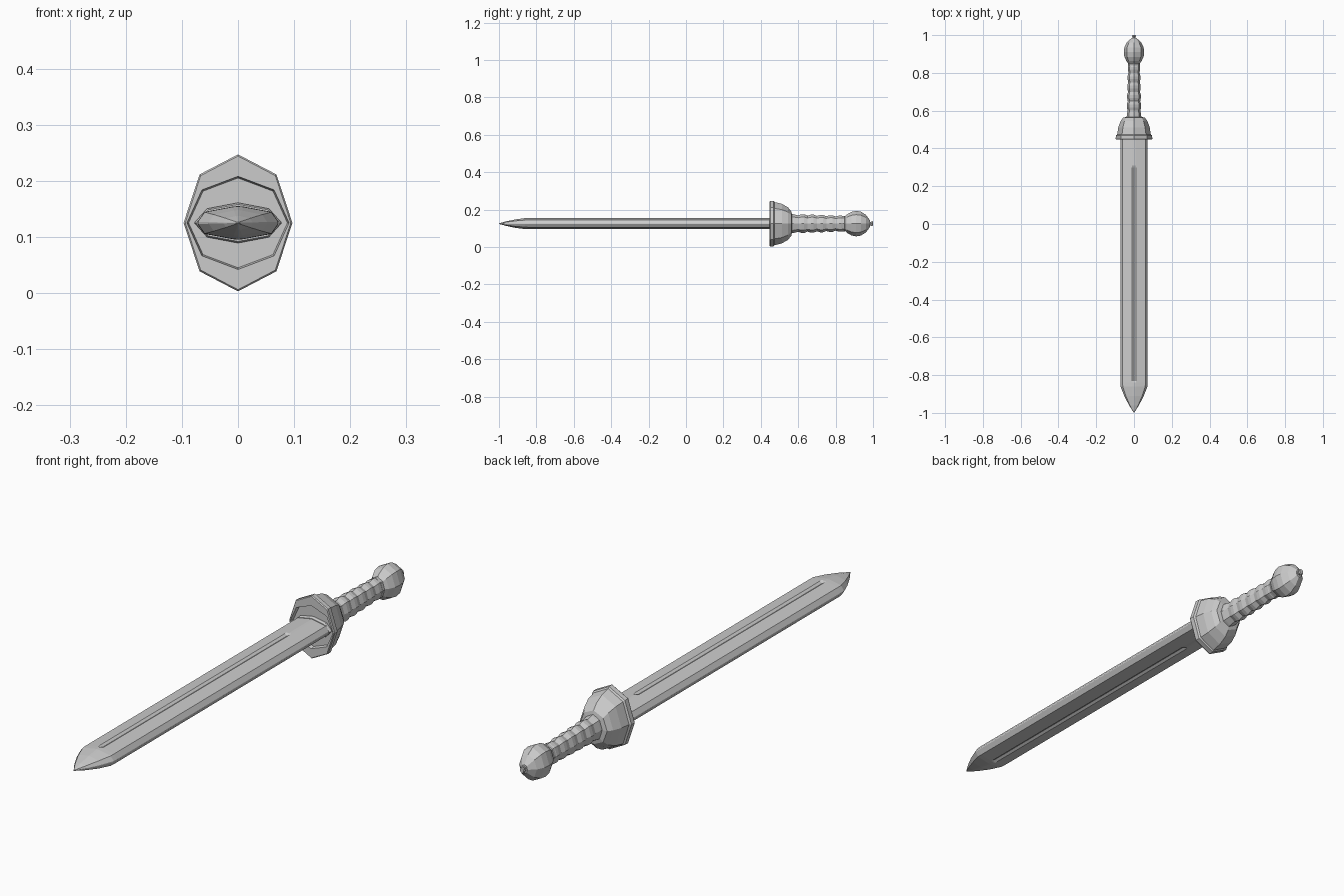
import bpy, bmesh, math

ZC = 0.125  # height of the sword axis


def skin(name, rings):
    """Join closed rings of points into a capped, flat-shaded solid."""
    bm = bmesh.new()
    loops = [[bm.verts.new(p) for p in ring] for ring in rings]
    n = len(loops[0])
    for a, b in zip(loops, loops[1:]):
        for i in range(n):
            j = (i + 1) % n
            bm.faces.new((a[i], a[j], b[j], b[i]))
    bm.faces.new(loops[0])
    bm.faces.new(loops[-1])
    bmesh.ops.remove_doubles(bm, verts=bm.verts, dist=1e-5)
    bmesh.ops.recalc_face_normals(bm, faces=bm.faces)
    me = bpy.data.meshes.new(name)
    bm.to_mesh(me)
    bm.free()
    ob = bpy.data.objects.new(name, me)
    bpy.context.collection.objects.link(ob)
    return ob


def oval(y, rx, rz, n=8):
    """Eight-sided oval with corners on the axes."""
    return [(rx * math.cos(2 * math.pi * i / n), y,
             ZC + rz * math.sin(2 * math.pi * i / n)) for i in range(n)]


def lathe(name, profile):
    return skin(name, [oval(*p) for p in profile])


# Blade: bevelled edges, low ridge, shallow fuller on both faces
def section(y, sx, sz, groove):
    half = [(0.072, 0.002), (0.060, 0.0195), (0.010, 0.029), (0, 0.030 - groove)]
    top = half + [(-x, z) for x, z in half[-2::-1]]
    pts = top + [(x, -z) for x, z in reversed(top)]
    return [(x * sx, y, ZC + z * sz) for x, z in pts]


skin("blade", [section(*s) for s in (
    (0.48, 1, 1, 0), (0.31, 1, 1, 0), (0.30, 1, 1, 0.007),
    (-0.83, 1, 1, 0.007), (-0.84, 1, 1, 0), (-0.86, 0.99, 0.98, 0),
    (-0.91, 0.72, 0.76, 0), (-0.96, 0.36, 0.42, 0), (-1.0, 0.01, 0.05, 0))])

# Guard: domed cup with a rim and a recessed front face
lathe("guard", (
    (0.462, 0.083, 0.074), (0.462, 0.088, 0.080), (0.447, 0.091, 0.083),
    (0.447, 0.094, 0.119), (0.451, 0.097, 0.122), (0.469, 0.096, 0.121),
    (0.474, 0.089, 0.115), (0.512, 0.083, 0.106), (0.545, 0.071, 0.087),
    (0.563, 0.058, 0.065), (0.566, 0.042, 0.050)))

# Collar where the blade enters the guard
lathe("blade_collar", ((0.449, 0.075, 0.033), (0.455, 0.078, 0.036), (0.47, 0.078, 0.036)))

# Grip: tapering oval with finger ridges
grip = [(0.555, 0.040, 0.052), (0.575, 0.038, 0.050)]
for i in range(5):
    y, t = 0.60 + i * 0.050, 1 - 0.035 * i
    grip += [(y, 0.034 * t, 0.044 * t), (y + 0.018, 0.038 * t, 0.050 * t),
             (y + 0.032, 0.038 * t, 0.050 * t)]
grip += [(0.848, 0.028, 0.036)]
lathe("grip", grip)

# Pommel neck ring, faceted pommel and end button
lathe("pommel_neck", ((0.832, 0.027, 0.036), (0.836, 0.032, 0.042),
                      (0.848, 0.032, 0.042), (0.853, 0.027, 0.036)))
lathe("pommel", ((0.845, 0.026, 0.034), (0.862, 0.040, 0.050), (0.885, 0.051, 0.063),
                 (0.910, 0.054, 0.068), (0.935, 0.051, 0.064), (0.962, 0.038, 0.047),
                 (0.984, 0.013, 0.017)))
lathe("pommel_button", ((0.980, 0.008, 0.009), (0.988, 0.008, 0.009),
                        (0.996, 0.011, 0.013), (1.0, 0.008, 0.010)))
